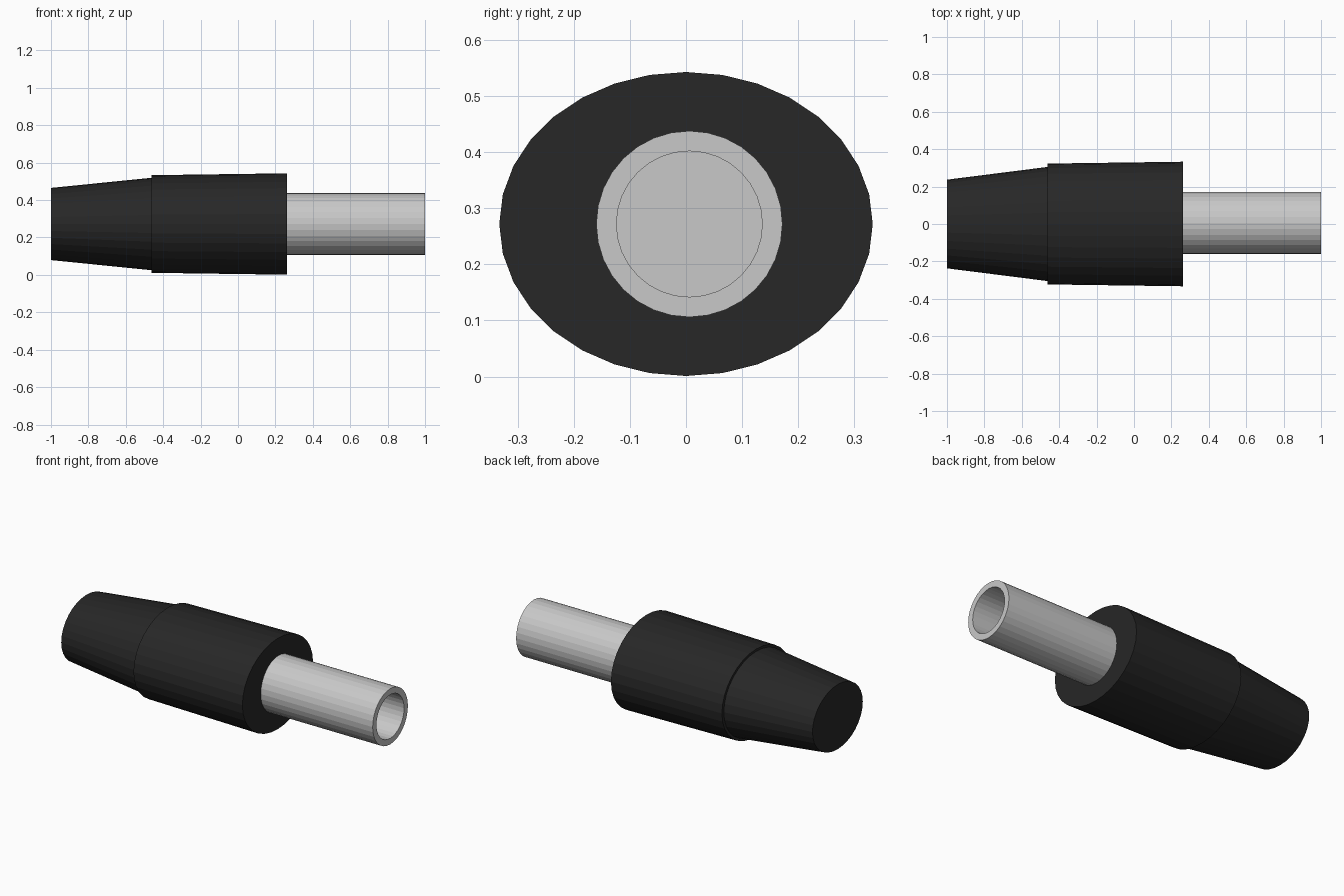
import bpy, bmesh, math

if "Cube" in bpy.data.objects:
    bpy.data.objects.remove(bpy.data.objects["Cube"])

ZC = 0.272   # height of the long axis


def material(name, rgb):
    m = bpy.data.materials.new(name)
    m.diffuse_color = (*rgb, 1)
    m.use_nodes = True
    m.node_tree.nodes["Principled BSDF"].inputs["Base Color"].default_value = m.diffuse_color
    return m


black = material("black rubber", (0.02, 0.02, 0.02))
grey = material("light grey metal", (0.58, 0.58, 0.58))


def lathe(name, profile, mat, yc=0.0, sides=32):
    """Skin elliptical rings (x, half_y, half_z) along x and cap both ends."""
    bm = bmesh.new()
    rings = []
    for x, ry, rz in profile:
        rings.append([bm.verts.new((x, yc + ry * math.cos(2 * math.pi * i / sides),
                                    ZC + rz * math.sin(2 * math.pi * i / sides)))
                      for i in range(sides)])
    for a, b in zip(rings, rings[1:]):
        for i in range(sides):
            j = (i + 1) % sides
            bm.faces.new((a[i], a[j], b[j], b[i]))
    bm.faces.new(rings[0])
    bm.faces.new(rings[-1])
    bmesh.ops.recalc_face_normals(bm, faces=bm.faces)
    me = bpy.data.meshes.new(name)
    bm.to_mesh(me)
    bm.free()
    me.materials.append(mat)
    ob = bpy.data.objects.new(name, me)
    bpy.context.collection.objects.link(ob)
    return ob


# Oval grip: tapered tail, small step, nearly straight sleeve
lathe("grip", [(-1.0, 0.237, 0.193), (-0.463, 0.305, 0.247),
               (-0.463, 0.323, 0.261), (0.262, 0.333, 0.271)], black)

# Metal tube with a blind bore open at the far end
lathe("tube", [(0.255, 0.166, 0.166), (1.0, 0.166, 0.166),
               (1.0, 0.13, 0.13), (0.27, 0.13, 0.13)], grey, yc=0.006)
